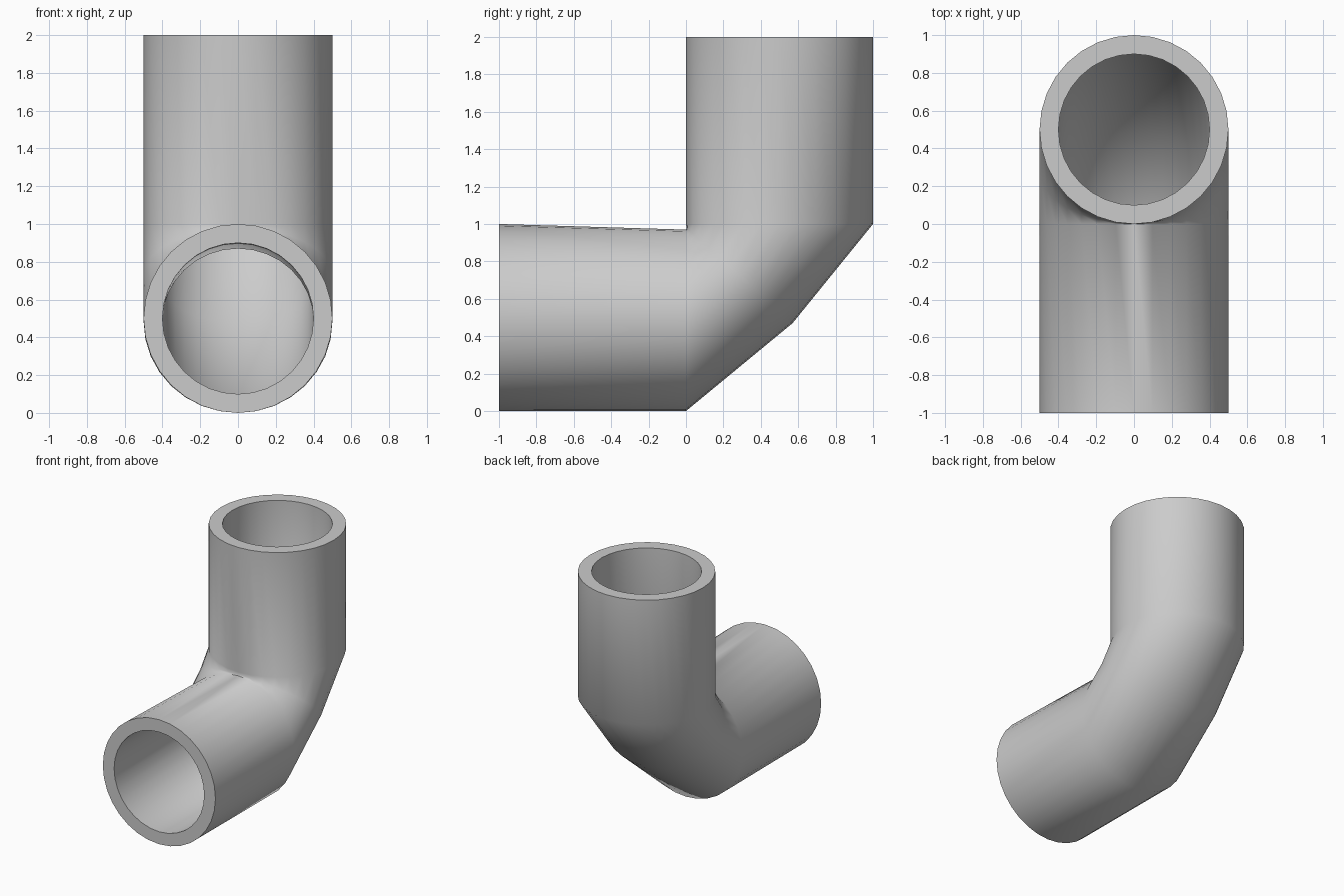
import bpy, bmesh, math

if "Cube" in bpy.data.objects:
    bpy.data.objects.remove(bpy.data.objects["Cube"])

SIDES = 32

# Each section: (y, z) on the outside of the bend, (y, z) on the inside, half width in x
outer = [((-1, 0), (-1, 1), 0.5), ((0, 0), (0, 0.97), 0.5),
         ((0.57, 0.47), (0.003, 0.98), 0.5), ((1, 1), (0, 1), 0.5), ((1, 2), (0, 2), 0.5)]
bore = [((-1, 0.1), (-1, 0.9), 0.4), ((0, 0.1), (0, 0.87), 0.4),
        ((0.48, 0.48), (0.06, 0.89), 0.4), ((0.9, 1), (0.1, 1), 0.4), ((0.9, 2), (0.1, 2), 0.4)]


def add_ring(bm, a, b, half_width):
    ring = []
    for i in range(SIDES):
        t = 2 * math.pi * i / SIDES
        k = (1 - math.cos(t)) / 2
        ring.append(bm.verts.new((half_width * math.sin(t),
                                  a[0] + (b[0] - a[0]) * k,
                                  a[1] + (b[1] - a[1]) * k)))
    return ring


# Outer skin out, bore back, closed through the two end rims
bm = bmesh.new()
rings = [add_ring(bm, *s) for s in outer + bore[::-1]]
for r, ring in enumerate(rings):
    following = rings[(r + 1) % len(rings)]
    for i in range(SIDES):
        j = (i + 1) % SIDES
        bm.faces.new((ring[i], ring[j], following[j], following[i]))
bmesh.ops.recalc_face_normals(bm, faces=bm.faces)

mesh = bpy.data.meshes.new("pipe_elbow")
bm.to_mesh(mesh)
bm.free()
elbow = bpy.data.objects.new("pipe_elbow", mesh)
bpy.context.collection.objects.link(elbow)

# Soft shading round the bend, crisp rims
bpy.context.view_layer.objects.active = elbow
elbow.select_set(True)
bpy.ops.object.shade_smooth_by_angle(angle=math.radians(60))
